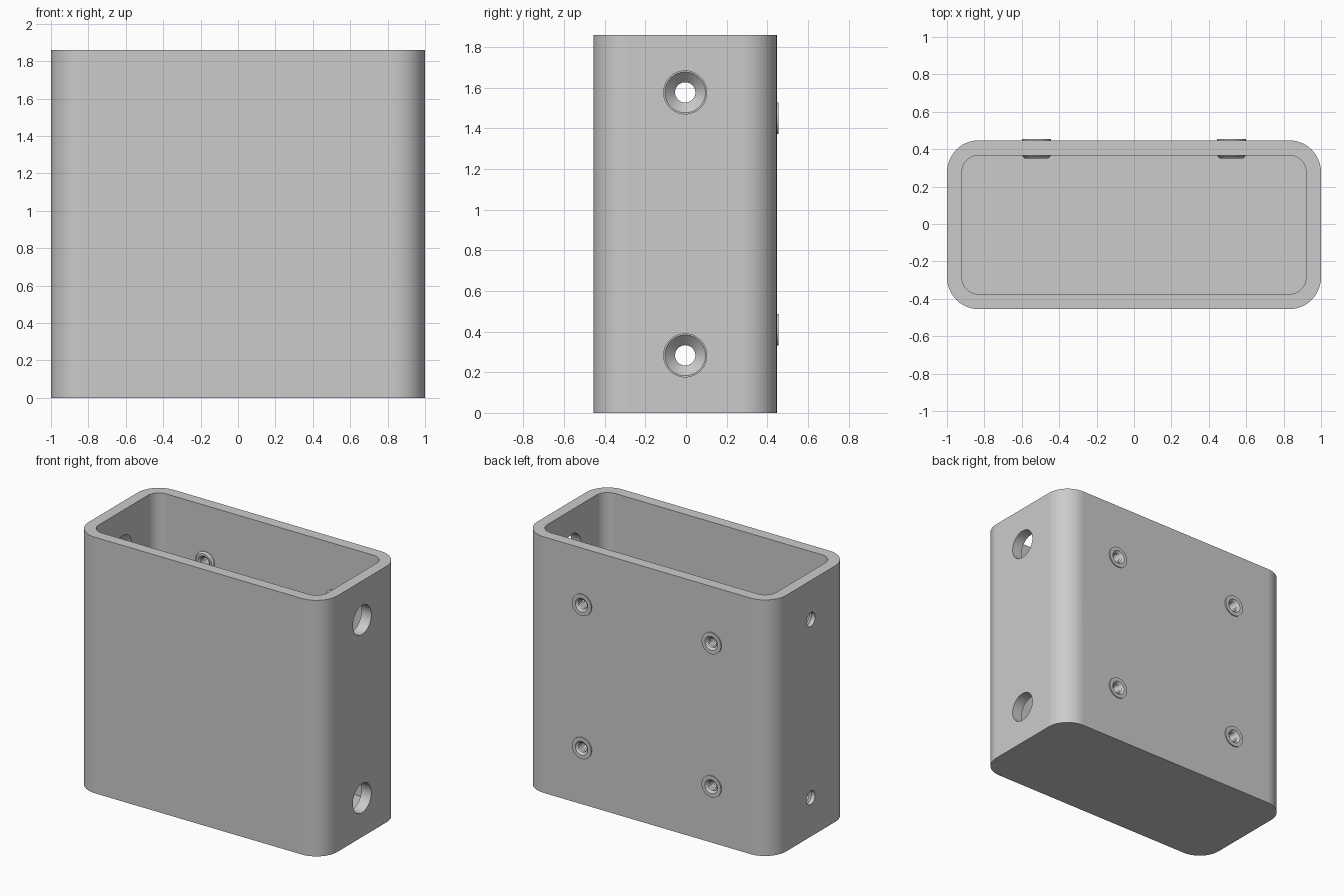
import bpy, bmesh, math
from mathutils import Matrix, Vector

cube = bpy.data.objects.get("Cube")
if cube:
    bpy.data.objects.remove(cube, do_unlink=True)

HEIGHT, WALL, RADIUS = 1.86, 0.08, 0.17
HALF_X, HALF_Y = 1.0, 0.451
CENTRE_Y = -0.004
BACK = CENTRE_Y + HALF_Y

grey = bpy.data.materials.new("plain grey")
grey.use_nodes = True
grey.diffuse_color = (0.6, 0.6, 0.6, 1)
grey.node_tree.nodes["Principled BSDF"].inputs["Base Color"].default_value = (0.6, 0.6, 0.6, 1)


def make_object(name, bm):
    bmesh.ops.recalc_face_normals(bm, faces=bm.faces)
    mesh = bpy.data.meshes.new(name)
    bm.to_mesh(mesh)
    bm.free()
    mesh.materials.append(grey)
    obj = bpy.data.objects.new(name, mesh)
    bpy.context.collection.objects.link(obj)
    return obj


def rounded_prism(name, hx, hy, radius, z0, z1, steps=12):
    bm = bmesh.new()
    ring = []
    for quarter, (sx, sy) in enumerate([(1, 1), (-1, 1), (-1, -1), (1, -1)]):
        for i in range(steps + 1):
            a = math.pi / 2 * (quarter + i / steps)
            ring.append(bm.verts.new((sx * (hx - radius) + radius * math.cos(a),
                                      CENTRE_Y + sy * (hy - radius) + radius * math.sin(a), z0)))
    base = bm.faces.new(ring)
    top = bmesh.ops.extrude_face_region(bm, geom=[base])["geom"]
    bmesh.ops.translate(bm, vec=(0, 0, z1 - z0),
                        verts=[v for v in top if isinstance(v, bmesh.types.BMVert)])
    return make_object(name, bm)


def lathe(name, profile, matrix, closed=False, steps=48):
    """Turn (radius, height) points about local z, then place the result."""
    bm = bmesh.new()
    verts = [bm.verts.new((r, 0, h)) for r, h in profile]
    pairs = list(zip(verts, verts[1:]))
    if closed:
        pairs.append((verts[-1], verts[0]))
    edges = [bm.edges.new(p) for p in pairs]
    bmesh.ops.spin(bm, geom=verts + edges, cent=(0, 0, 0), axis=(0, 0, 1),
                   angle=math.tau, steps=steps)
    bmesh.ops.remove_doubles(bm, verts=bm.verts, dist=1e-5)
    bm.transform(matrix)
    return make_object(name, bm)


def activate(obj):
    bpy.ops.object.select_all(action="DESELECT")
    obj.select_set(True)
    bpy.context.view_layer.objects.active = obj


def cut(target, cutter):
    cutter.hide_render = True
    mod = target.modifiers.new("cut", "BOOLEAN")
    mod.operation, mod.solver, mod.object = "DIFFERENCE", "EXACT", cutter
    activate(target)
    bpy.ops.object.modifier_apply(modifier=mod.name)
    bpy.data.objects.remove(cutter, do_unlink=True)


ALONG_X = Matrix.Rotation(math.pi / 2, 4, "Y")
ALONG_Y = Matrix.Rotation(-math.pi / 2, 4, "X")

# Open-topped box with rounded upright corners
box = rounded_prism("box_shell", HALF_X, HALF_Y, RADIUS, 0, HEIGHT)
cut(box, rounded_prism("cavity_cutter", HALF_X - WALL, HALF_Y - WALL, RADIUS - WALL,
                       WALL, HEIGHT + 0.1))

# Screw holes: countersunk in the right wall, wide access holes in the left wall
screw_profile = [(0, -1.05), (0.05, -1.05), (0.05, -0.97), (0.12, -0.9), (0.106, -0.85),
                 (0.106, 1.05), (0, 1.05)]
for z in (0.283, HEIGHT - 0.283):
    place = Matrix.Translation((0, CENTRE_Y, z)) @ ALONG_X
    cut(box, lathe("screw_hole_cutter", screw_profile, place))

# Threaded insert profile: outer flange, barrel, inner bulge, thread
insert_profile = [(0.05, 0.008), (0.0775, 0.008), (0.0775, 0), (0.06, 0), (0.06, -WALL),
                  (0.075, -WALL), (0.075, -0.084), (0.064, -0.096), (0.048, -0.096)]
THREADS = 7
for i in range(THREADS * 2 + 1):
    insert_profile.append((0.042 if i % 2 == 0 else 0.034, -0.09 + 0.09 * i / (THREADS * 2)))

# Four inserts through the back wall
inserts = []
for side, x in (("right", -0.521), ("left", 0.521)):
    for level, z in (("lower", 0.41), ("upper", HEIGHT - 0.41)):
        place = Matrix.Translation((x, BACK, z)) @ ALONG_Y
        bore = [(0, -0.2), (0.055, -0.2), (0.055, 0.1), (0, 0.1)]
        cut(box, lathe("insert_hole_cutter", bore, place))
        inserts.append(lathe(f"threaded_insert_{level}_{side}", insert_profile, place, closed=True))

# Smooth shading with crisp edges
for obj in [box] + inserts:
    activate(obj)
    bpy.ops.object.shade_smooth_by_angle(angle=math.radians(25))
weighted = box.modifiers.new("even_shading", "WEIGHTED_NORMAL")
weighted.keep_sharp = True
